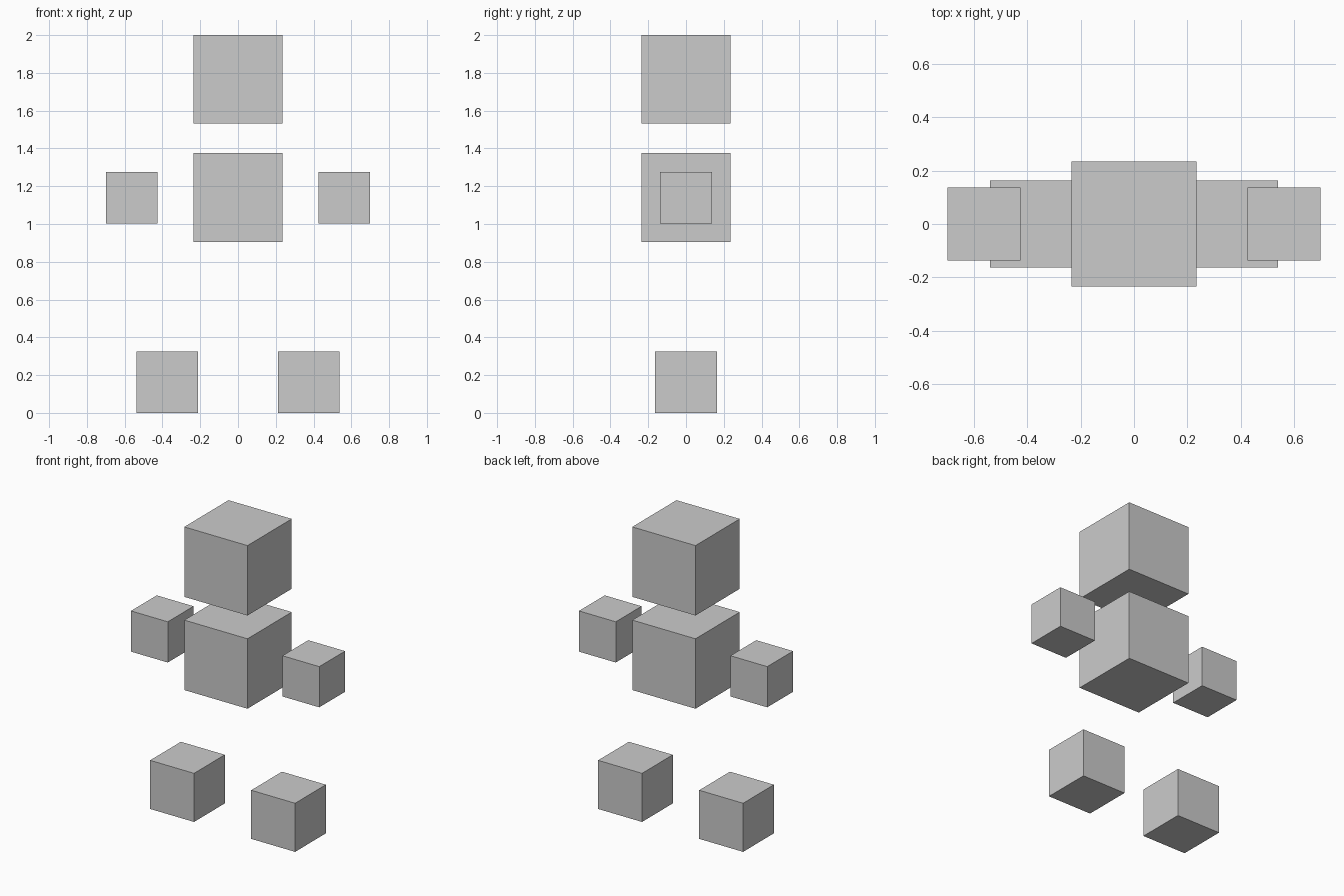
import bpy

if "Cube" in bpy.data.objects:
    bpy.data.objects.remove(bpy.data.objects["Cube"])


def cube(name, size, x, bottom):
    """Add a flat-shaded cube resting at the given height."""
    bpy.ops.mesh.primitive_cube_add(size=size, location=(x, 0, bottom + size / 2))
    bpy.context.object.name = name


# Head and torso on the centre line
cube("head", 0.469, 0, 1.531)
cube("torso", 0.469, 0, 0.906)

# Floating hands and feet, one pair per side
for side, sx in (("left", -1), ("right", 1)):
    cube(f"{side}_hand", 0.273, sx * 0.562, 1.002)
    cube(f"{side}_foot", 0.326, sx * 0.375, 0)
